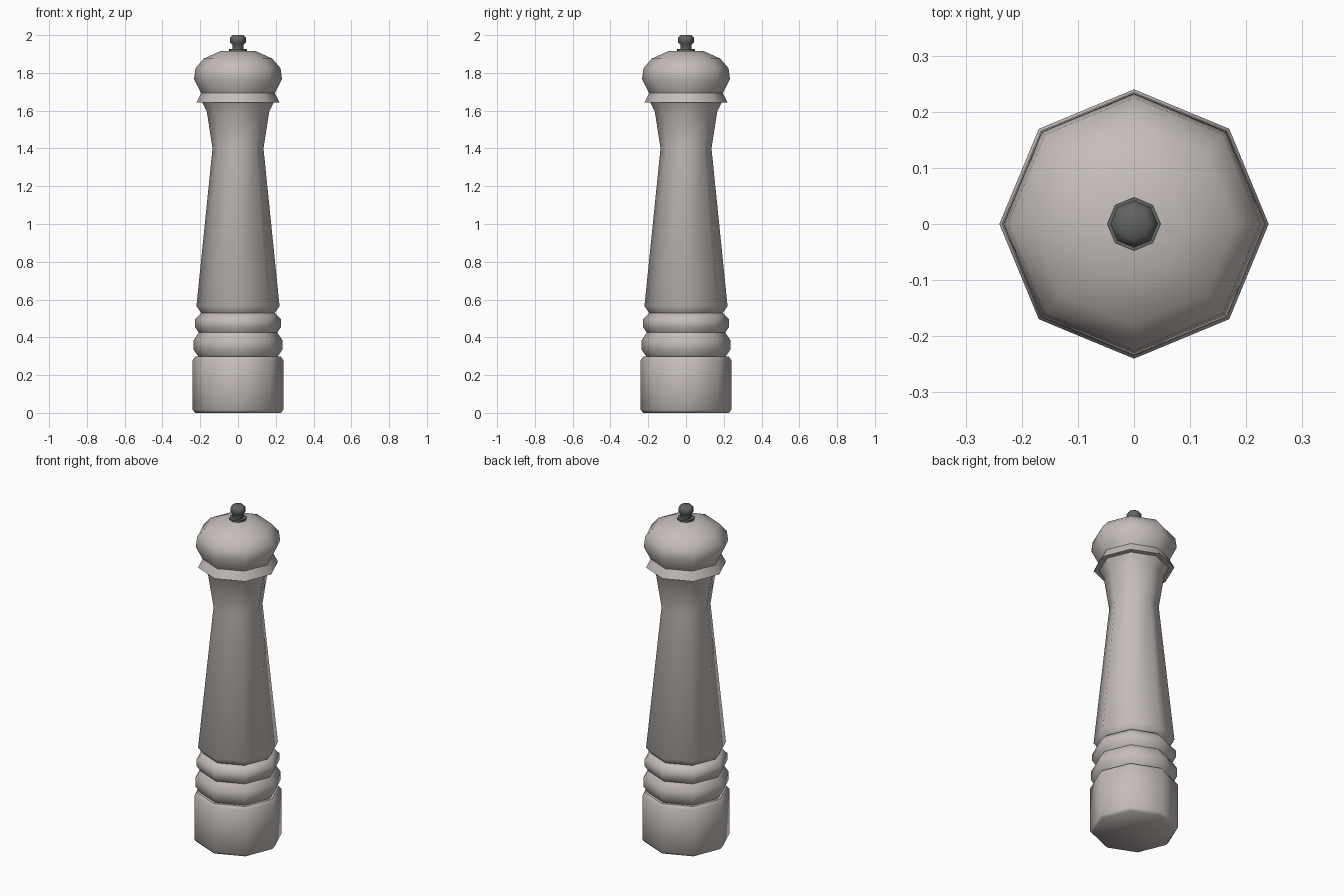
import bpy, bmesh, math

if "Cube" in bpy.data.objects:
    bpy.data.objects.remove(bpy.data.objects["Cube"])

SIDES = 8


def material(name, rgb):
    m = bpy.data.materials.new(name)
    m.diffuse_color = (*rgb, 1)
    m.use_nodes = True
    m.node_tree.nodes["Principled BSDF"].inputs["Base Color"].default_value = m.diffuse_color
    return m


wood = material("pale_wood", (0.56, 0.51, 0.49))
metal = material("dark_metal", (0.12, 0.125, 0.125))


def lathe(name, profile, mat, smooth=50):
    """Spin (radius, z) points, bottom to top, into a capped octagonal solid."""
    bm = bmesh.new()
    rings = []
    for r, z in profile:
        rings.append([bm.verts.new((r * math.cos(2 * math.pi * i / SIDES),
                                    r * math.sin(2 * math.pi * i / SIDES), z))
                      for i in range(SIDES)])
    for a, b in zip(rings, rings[1:]):
        for i in range(SIDES):
            j = (i + 1) % SIDES
            bm.faces.new((a[i], a[j], b[j], b[i]))
    bm.faces.new(rings[0][::-1])
    bm.faces.new(rings[-1])
    me = bpy.data.meshes.new(name)
    bm.to_mesh(me)
    bm.free()
    me.materials.append(mat)
    ob = bpy.data.objects.new(name, me)
    bpy.context.collection.objects.link(ob)
    bpy.ops.object.select_all(action='DESELECT')
    ob.select_set(True)
    bpy.context.view_layer.objects.active = ob
    bpy.ops.object.shade_smooth_by_angle(angle=math.radians(smooth))
    return ob


# Foot block
lathe("base", [(0.226, 0), (0.24, 0.015), (0.24, 0.28), (0.226, 0.298)], wood)
# Two turned rings above the foot
lathe("lower_ring", [(0.21, 0.298), (0.235, 0.335), (0.235, 0.385), (0.208, 0.425)], wood)
lathe("upper_ring", [(0.208, 0.425), (0.228, 0.455), (0.228, 0.495), (0.195, 0.53)], wood)
# Tapered body flaring into the neck
lathe("body", [(0.195, 0.53), (0.22, 0.565), (0.135, 1.40), (0.165, 1.595), (0.19, 1.645)], wood)
# Sloped collar under the head
lathe("collar", [(0.22, 1.643), (0.195, 1.693)], wood)
# Rounded head
lathe("head", [(0.195, 1.693), (0.233, 1.768), (0.225, 1.825), (0.182, 1.875), (0.09, 1.917)], wood)
# Metal knob with its washer
lathe("washer", [(0.048, 1.915), (0.048, 1.927)], metal)
lathe("knob", [(0.03, 1.925), (0.03, 1.95), (0.042, 1.962), (0.042, 1.985), (0.028, 2.0)], metal)
